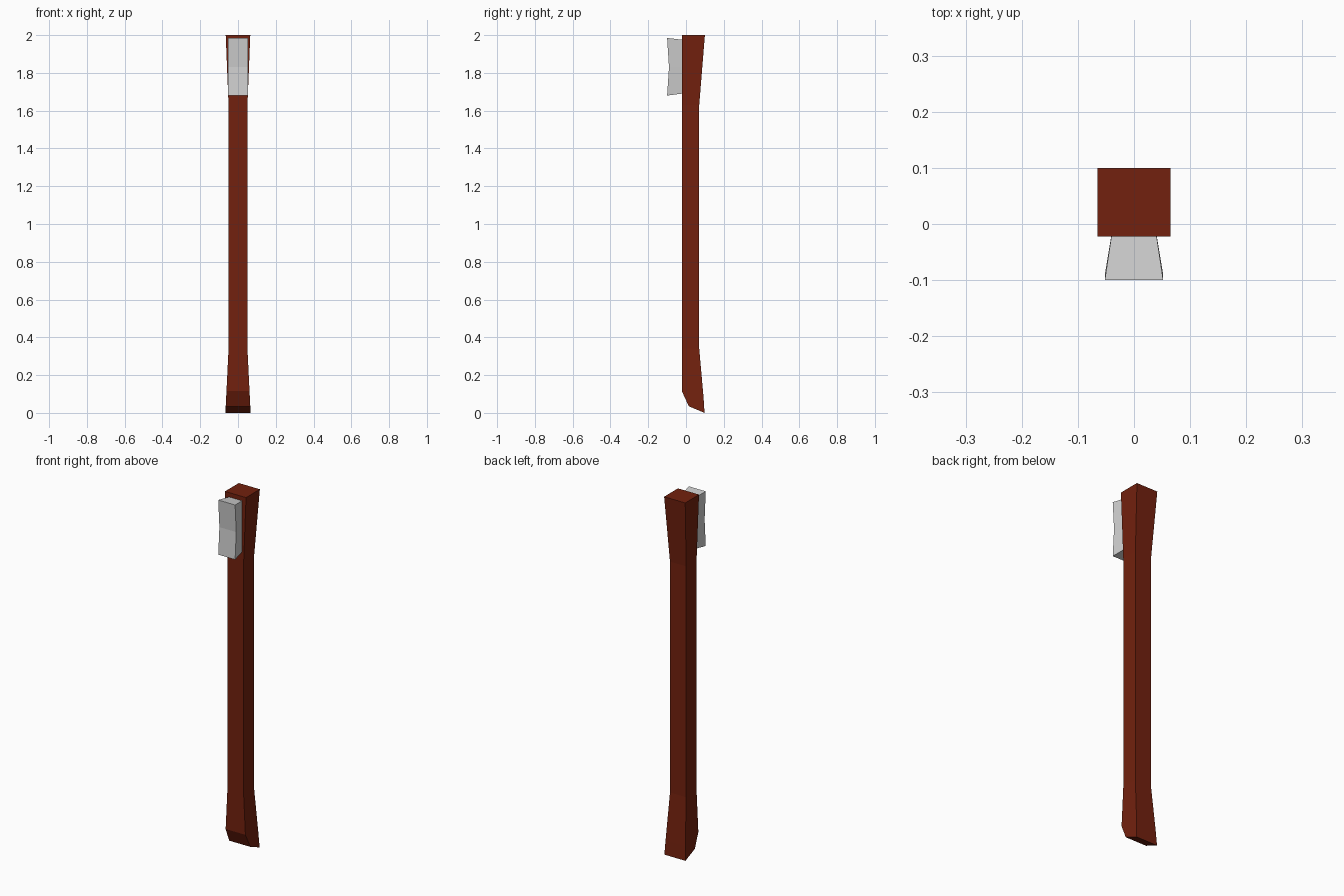
import bpy, bmesh

if "Cube" in bpy.data.objects:
    bpy.data.objects.remove(bpy.data.objects["Cube"])


def material(name, rgb):
    m = bpy.data.materials.new(name)
    m.diffuse_color = (*rgb, 1)
    m.use_nodes = True
    m.node_tree.nodes["Principled BSDF"].inputs["Base Color"].default_value = m.diffuse_color
    return m


def loft(name, rings, mat):
    """Skin a list of equal-length closed rings and cap both ends."""
    bm = bmesh.new()
    loops = [[bm.verts.new(p) for p in ring] for ring in rings]
    n = len(loops[0])
    for a, b in zip(loops, loops[1:]):
        for i in range(n):
            j = (i + 1) % n
            bm.faces.new((a[i], a[j], b[j], b[i]))
    bm.faces.new(loops[0])
    bm.faces.new(loops[-1])
    bmesh.ops.recalc_face_normals(bm, faces=bm.faces)
    me = bpy.data.meshes.new(name)
    bm.to_mesh(me)
    bm.free()
    me.materials.append(mat)
    ob = bpy.data.objects.new(name, me)
    bpy.context.collection.objects.link(ob)
    return ob


wood = material("red brown wood", (0.17, 0.0152, 0.0044))
steel = material("light grey metal", (0.62, 0.62, 0.62))

# Handle: square shaft flared at both ends, chamfered at the front of the foot
# each row: half width, front y, front z, back y, back z
FRONT = -0.022
rows = [(0.065, FRONT, 2.0, 0.1, 2.0),
        (0.05, FRONT, 1.63, 0.07, 1.63),
        (0.05, FRONT, 0.34, 0.07, 0.34),
        (0.061, FRONT, 0.115, 0.093, 0.08),
        (0.065, 0.015, 0.035, 0.098, 0.0)]
loft("handle", [[(-w, fy, fz), (w, fy, fz), (w, by, bz), (-w, by, bz)]
                for w, fy, fz, by, bz in rows], wood)

# Head: small flared block with a slightly hollow striking face
# each row: y, half width, bottom z, middle z, top z, middle y
head = [(0.0, 0.037, 1.693, 1.83, 1.973, 0.0),
        (-0.1, 0.052, 1.68, 1.83, 1.985, -0.09)]
loft("head", [[(-w, y, lo), (w, y, lo), (w, my, mid), (w, y, hi), (-w, y, hi), (-w, my, mid)]
              for y, w, lo, mid, hi, my in head], steel)

# Split the bent striking face into two flat quads
ob = bpy.data.objects["head"]
bm = bmesh.new()
bm.from_mesh(ob.data)
bm.verts.ensure_lookup_table()
bmesh.ops.connect_verts(bm, verts=[bm.verts[8], bm.verts[11]])
bm.to_mesh(ob.data)
bm.free()
